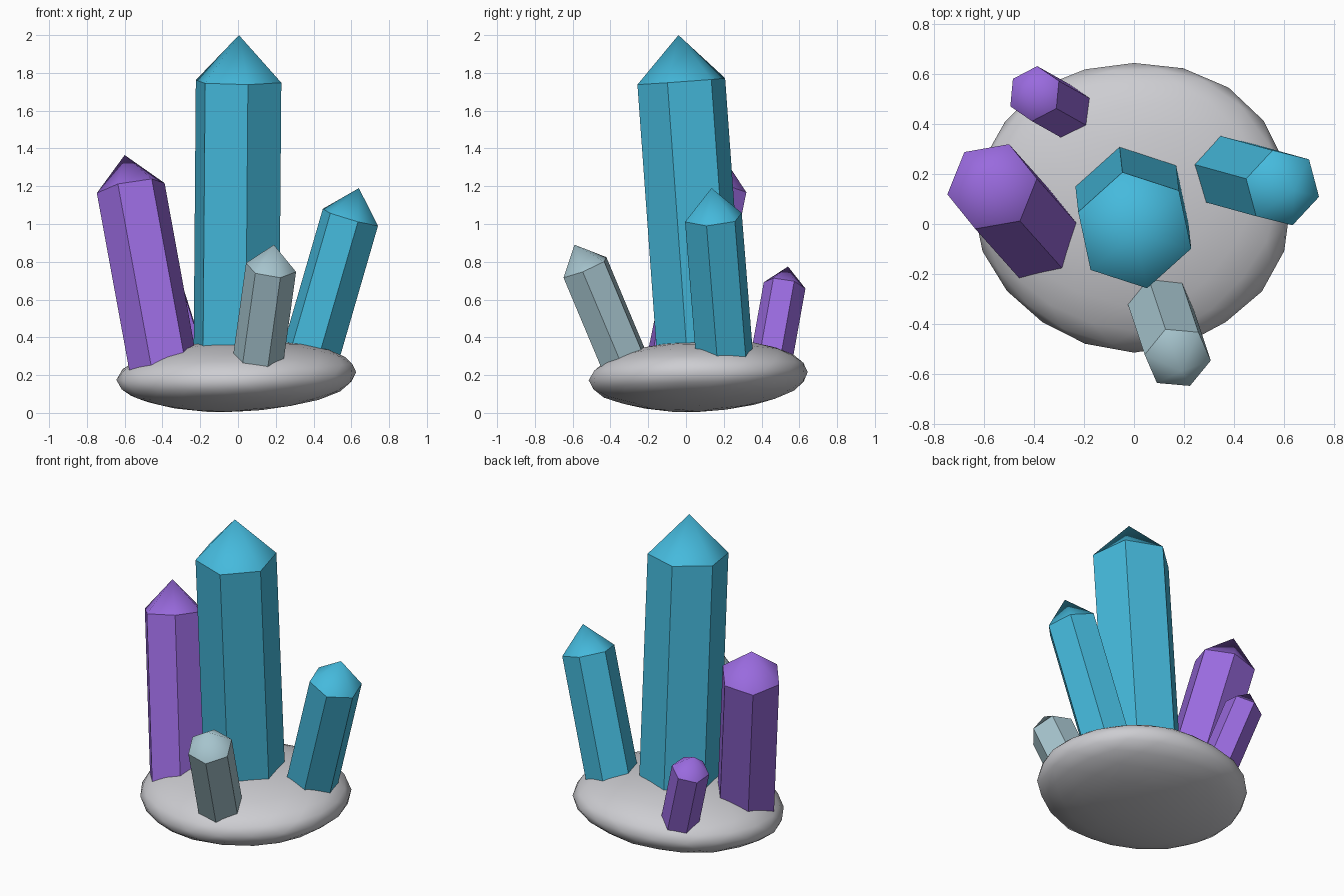
import bpy, bmesh, math
from mathutils import Vector

if "Cube" in bpy.data.objects:
    bpy.data.objects.remove(bpy.data.objects["Cube"])


def material(name, rgb):
    m = bpy.data.materials.new(name)
    m.diffuse_color = (*rgb, 1)
    m.use_nodes = True
    m.node_tree.nodes["Principled BSDF"].inputs["Base Color"].default_value = m.diffuse_color
    return m


STONE = material("stone_grey", (0.61, 0.61, 0.64))
TEAL = material("teal", (0.06, 0.49, 0.72))
PURPLE = material("purple", (0.32, 0.145, 0.73))
PALE = material("pale_blue_grey", (0.38, 0.55, 0.61))


def add_object(name, bm, mat):
    bmesh.ops.recalc_face_normals(bm, faces=bm.faces)
    me = bpy.data.meshes.new(name)
    bm.to_mesh(me)
    bm.free()
    me.materials.append(mat)
    ob = bpy.data.objects.new(name, me)
    bpy.context.collection.objects.link(ob)
    return ob


def crystal(name, tip, rim, lean, radius, angle, mat, foot=0.2):
    """Hexagonal prism along `lean`, closed by a pointed cap from rim centre to tip."""
    rim, lean = Vector(rim), Vector((*lean, 1))
    base = rim - lean * (rim.z - foot)
    turn = Vector((0, 0, 1)).rotation_difference(lean.normalized())
    bm = bmesh.new()
    rings = []
    for centre in (base, rim):
        ring = []
        for k in range(6):
            a = math.radians(angle + 60 * k)
            offset = turn @ Vector((radius * math.cos(a), radius * math.sin(a), 0))
            ring.append(bm.verts.new(centre + offset))
        rings.append(ring)
    lo, hi = rings
    point = bm.verts.new(tip)
    bm.faces.new(lo[::-1])
    for k in range(6):
        n = (k + 1) % 6
        bm.faces.new((lo[k], lo[n], hi[n], hi[k]))
        bm.faces.new((hi[k], hi[n], point)).smooth = True
    return add_object(name, bm, mat)


# Rounded, slightly tilted and uneven stone base
bm = bmesh.new()
bmesh.ops.create_icosphere(bm, subdivisions=3, radius=1)
for v in bm.verts:
    x, y, z = v.co
    bump = 1 + 0.015 * math.sin(5 * x + 2 * y) * math.cos(4 * y - 3 * z)
    v.co = (0.635 * x * bump, 0.07 + 0.58 * y * bump,
            0.195 + 0.188 * z * bump + 0.02 * x + 0.022 * y)
for f in bm.faces:
    f.smooth = True
add_object("stone_base", bm, STONE)

# Crystals: tip, rim centre, lean in x and y, radius, corner angle
crystal("main_crystal", (0.005, -0.04, 2.0), (0.003, -0.025, 1.755), (0.008, -0.072), 0.238, -18, TEAL)
crystal("right_crystal", (0.64, 0.135, 1.19), (0.595, 0.145, 1.035), (0.29, -0.08), 0.157, -14, TEAL)
crystal("left_crystal", (-0.60, 0.19, 1.365), (-0.568, 0.15, 1.19), (-0.183, 0.205), 0.184, 9, PURPLE)
crystal("back_crystal", (-0.43, 0.54, 0.775), (-0.398, 0.522, 0.675), (-0.32, 0.18), 0.112, 86, PURPLE)
crystal("front_crystal", (0.19, -0.59, 0.89), (0.175, -0.535, 0.77), (0.14, -0.42), 0.135, -7, PALE)
